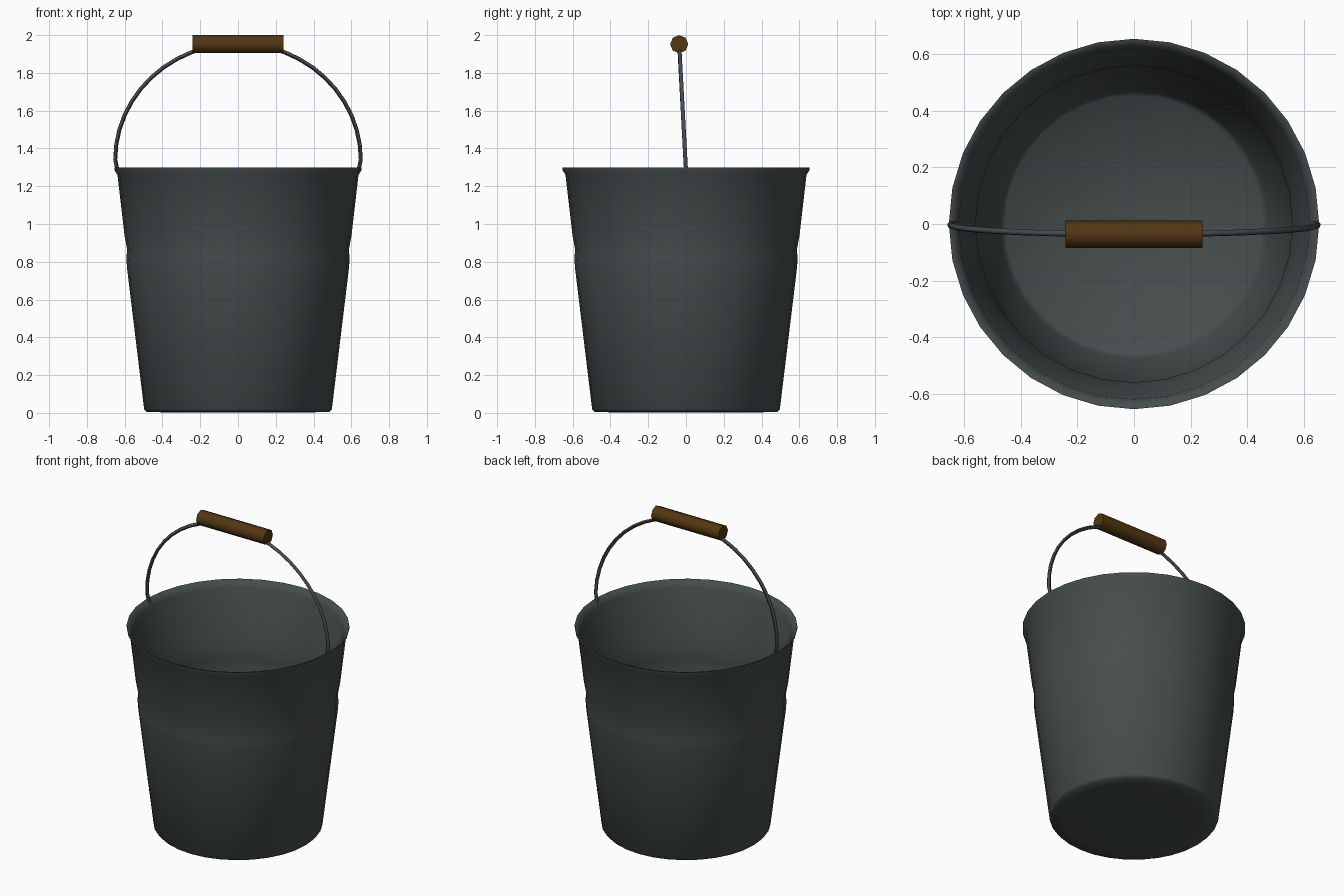
import bpy, bmesh, math

if "Cube" in bpy.data.objects:
    bpy.data.objects.remove(bpy.data.objects["Cube"])


def material(name, rgb):
    m = bpy.data.materials.new(name)
    m.diffuse_color = (*rgb, 1)
    m.use_nodes = True
    m.node_tree.nodes["Principled BSDF"].inputs["Base Color"].default_value = m.diffuse_color
    return m


metal = material("dark_metal", (0.062, 0.073, 0.073))
wood = material("brown_wood", (0.085, 0.038, 0.006))


def select(ob):
    bpy.ops.object.select_all(action='DESELECT')
    ob.select_set(True)
    bpy.context.view_layer.objects.active = ob


def lathe(name, profile, sides, mat, angle):
    """Revolve an (r, z) profile about z; r = 0 ends close as poles."""
    bm = bmesh.new()
    rings = []
    for r, z in profile:
        n = sides if r > 0 else 1
        rings.append([bm.verts.new((r * math.cos(math.tau * i / sides),
                                    r * math.sin(math.tau * i / sides), z))
                      for i in range(n)])
    for a, b in zip(rings, rings[1:]):
        for i in range(sides):
            j = (i + 1) % sides
            quad = [a[i % len(a)], a[j % len(a)], b[j % len(b)], b[i % len(b)]]
            bm.faces.new(list(dict.fromkeys(quad)))
    bmesh.ops.recalc_face_normals(bm, faces=bm.faces)
    me = bpy.data.meshes.new(name)
    bm.to_mesh(me)
    bm.free()
    me.materials.append(mat)
    ob = bpy.data.objects.new(name, me)
    bpy.context.collection.objects.link(ob)
    select(ob)
    bpy.ops.object.shade_smooth_by_angle(angle=math.radians(angle))
    return ob


# Bucket: outside from the base to the flared rim, then back down the inside
lathe("bucket", [
    (0, 0.005), (0.40, 0.003), (0.485, 0.006), (0.497, 0.02),
    (0.588, 0.77), (0.590, 0.81), (0.588, 0.87), (0.601, 0.94),
    (0.638, 1.26), (0.654, 1.285), (0.655, 1.30), (0.642, 1.298),
    (0.620, 1.26), (0.580, 0.94), (0.560, 0.87), (0.567, 0.81),
    (0.564, 0.77), (0.475, 0.06), (0.455, 0.035), (0, 0.03)],
    32, metal, 60)

# Wire handle: an arch leaning slightly forward, ends hooked into the rim
HINGE_Z, GRIP_Z, GRIP_Y = 1.28, 1.952, -0.036


def lean(z):
    return GRIP_Y * (z - HINGE_Z) / (GRIP_Z - HINGE_Z)


arch = [(0.65 * math.cos(math.pi * i / 24), 1.34 + 0.615 * math.sin(math.pi * i / 24))
        for i in range(25)]
path = [(0.635, 1.27)] + arch + [(-0.635, 1.27)]
cu = bpy.data.curves.new("wire_handle", 'CURVE')
cu.dimensions = '3D'
cu.bevel_depth = 0.011
cu.bevel_resolution = 1
cu.use_fill_caps = True
sp = cu.splines.new('POLY')
sp.points.add(len(path) - 1)
for p, (x, z) in zip(sp.points, path):
    p.co = (x, lean(z), z, 1)
cu.materials.append(metal)
wire = bpy.data.objects.new("wire_handle", cu)
bpy.context.collection.objects.link(wire)
select(wire)
bpy.ops.object.convert(target='MESH')
bpy.ops.object.shade_smooth_by_angle(angle=math.radians(60))

# Wooden grip around the top of the wire
grip = lathe("grip", [(0, -0.242), (0.048, -0.242), (0.048, 0.242), (0, 0.242)],
             8, wood, 50)
grip.rotation_euler = (0, math.pi / 2, 0)
grip.location = (0, GRIP_Y, GRIP_Z)
